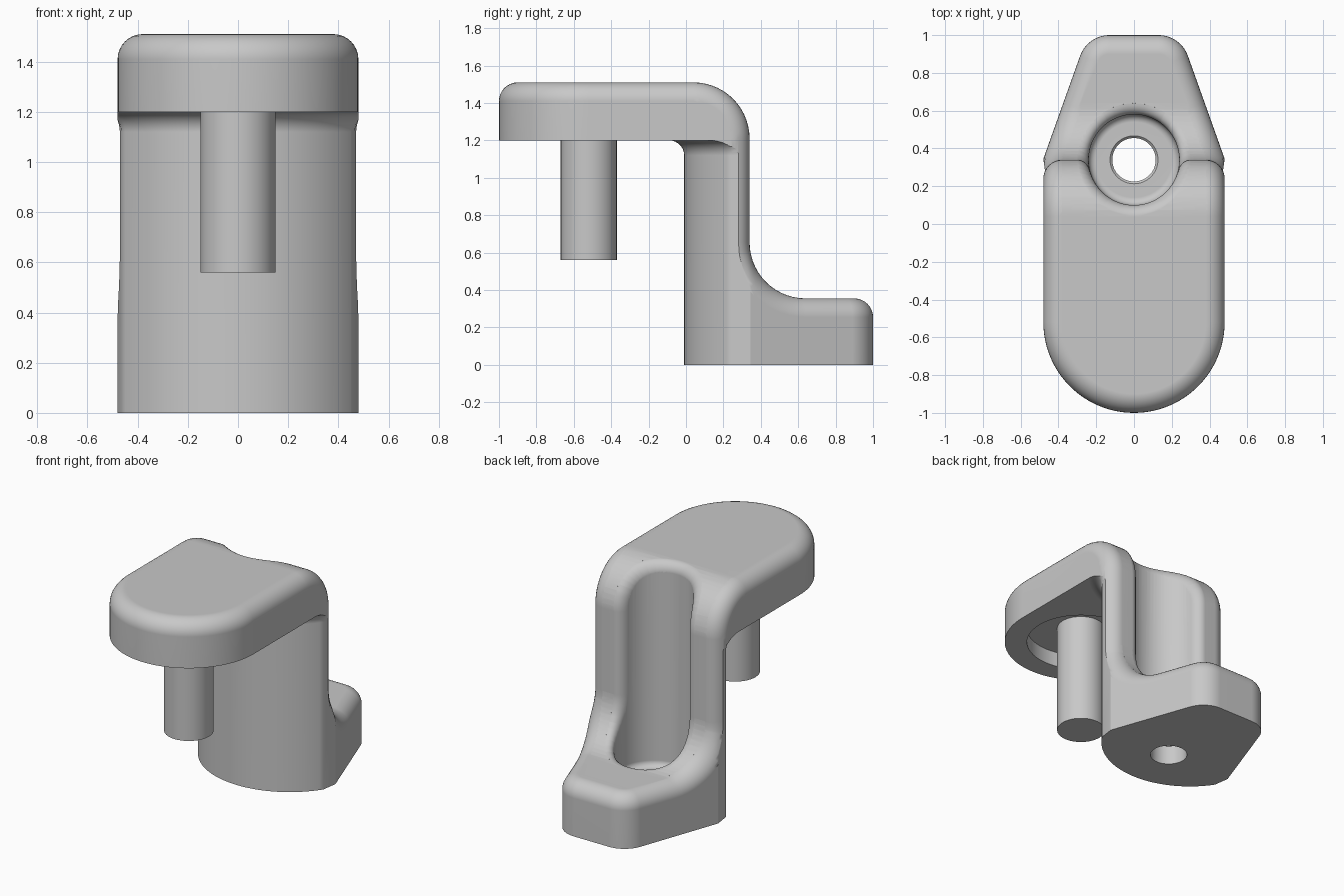
import bpy, bmesh
from math import sin, cos, pi, radians, asin, acos
from mathutils import Vector

cube = bpy.data.objects.get("Cube")
if cube:
    bpy.data.objects.remove(cube)

metal = bpy.data.materials.new("plain_grey")
metal.use_nodes = True
GREY = (0.58, 0.58, 0.58, 1)
metal.diffuse_color = GREY
metal.node_tree.nodes["Principled BSDF"].inputs["Base Color"].default_value = GREY

TOP, FOOT, BACK, R = 1.51, 0.355, 0.34, 0.3    # heights, back plane, profile bend radius
ARM_Y, FOOT_Y = BACK - R, BACK + R             # bend centres
BEND = R * pi / 2
S2 = BEND + (TOP - R) - (FOOT + R)             # path length where the foot bend starts
PIN_Y, HALF, SLOT_R = -0.52, 0.48, 0.24
STEPS = 14


def add(name, bm):
    bmesh.ops.recalc_face_normals(bm, faces=bm.faces)
    if bm.calc_volume(signed=True) < 0:
        bmesh.ops.reverse_faces(bm, faces=bm.faces)
    mesh = bpy.data.meshes.new(name)
    bm.to_mesh(mesh)
    bm.free()
    ob = bpy.data.objects.new(name, mesh)
    mesh.materials.append(metal)
    bpy.context.scene.collection.objects.link(ob)
    return ob


def loft(name, rows, ring=False):
    """Join equal loops of points; close the ends with caps or into a ring."""
    bm = bmesh.new()
    rows = [[bm.verts.new(p) for p in row] for row in rows]
    n = len(rows[0])
    pairs = list(zip(rows, rows[1:])) + ([(rows[-1], rows[0])] if ring else [])
    for a, b in pairs:
        for i in range(n):
            j = (i + 1) % n
            bm.faces.new((a[i], a[j], b[j], b[i]))
    if not ring:
        bm.faces.new(rows[0])
        bm.faces.new(rows[-1])
    return add(name, bm)


def prism(name, pts, z0, z1):
    return loft(name, [[(p[0], p[1], z) for p in pts] for z in (z0, z1)])


def arc(cx, cy, r, a0, a1, n):
    return [Vector((cx + r * cos(a), cy + r * sin(a)))
            for a in (radians(a0 + (a1 - a0) * i / n) for i in range(n + 1))]


def volume(mesh):
    bm = bmesh.new()
    bm.from_mesh(mesh)
    v = bm.calc_volume(signed=True)
    bm.free()
    return v


def cut(ob, tool, operation='DIFFERENCE'):
    """Boolean that keeps the first solver result with a sound volume."""
    before = volume(ob.data)
    for solver in ('MANIFOLD', 'EXACT', 'FLOAT'):
        mod = ob.modifiers.new("cut", 'BOOLEAN')
        mod.object, mod.operation, mod.solver = tool, operation, solver
        bpy.context.view_layer.update()
        graph = bpy.context.evaluated_depsgraph_get()
        mesh = bpy.data.meshes.new_from_object(ob.evaluated_get(graph))
        ob.modifiers.remove(mod)
        if 0.25 * before < volume(mesh) < 0.99999 * before:
            ob.data = mesh
            break
    bpy.data.objects.remove(tool)


def sheet(s):
    """Point, tangent and normal (in y, z) of the top and back skin at path length s."""
    if s < 0:
        return (ARM_Y + s, TOP), (1, 0), (0, 1)
    if s < BEND:
        a = s / R
        return (ARM_Y + R * sin(a), TOP - R + R * cos(a)), (cos(a), -sin(a)), (sin(a), cos(a))
    if s < S2:
        return (BACK, TOP - R - s + BEND), (0, -1), (1, 0)
    if s < S2 + BEND:
        a = (s - S2) / R
        return (FOOT_Y - R * cos(a), FOOT + R - R * sin(a)), (sin(a), -cos(a)), (cos(a), sin(a))
    return (FOOT_Y + s - S2 - BEND, FOOT), (1, 0), (0, 1)


def path_length(y, on_arm):
    if on_arm:
        return y - ARM_Y if y < ARM_Y else R * asin(min(1, (y - ARM_Y) / R))
    return S2 + (R * acos(min(1, (FOOT_Y - y) / R)) if y < FOOT_Y else BEND + y - FOOT_Y)


def walk(pts, i, d):
    step, d, p = (1 if d > 0 else -1), abs(d), pts[i]
    while True:
        i = (i + step) % len(pts)
        gap = (pts[i] - p).length
        if gap >= d:
            return p.lerp(pts[i], d / gap)
        d, p = d - gap, pts[i]


def edge_rounder(name, outline, f, side):
    """Cutter that rounds the edge where an upright outline wall meets the skin."""
    # Refine the outline where it crosses the skin's facets
    ys = [ARM_Y + R * sin(k * pi / 2 / STEPS) for k in range(STEPS)] + [BACK]
    ys += [FOOT_Y - R * cos(k * pi / 2 / STEPS) for k in range(1, STEPS + 1)]
    pts = []
    for p, q in zip(outline, outline[1:] + outline[:1]):
        pts.append(p)
        hits = [(y - p.y) / (q.y - p.y) for y in ys
                if min(p.y, q.y) + 1e-4 < y < max(p.y, q.y) - 1e-4]
        pts += [p.lerp(q, t) for t in sorted(hits)]
    left, right = [next(i for i, p in enumerate(pts) if abs(p.y - BACK) < 1e-3 and p.x * sg > 0)
                   for sg in (-1, 1)]
    n = len(pts)
    to_right = (right - left) % n
    loop = [((left + k) % n, True) for k in range(to_right + 1)]
    loop += [((left + k) % n, False) for k in range(to_right, n + 1)]

    rows = []
    for i, on_arm in loop:
        p = pts[i]
        e = ((pts[(i + 1) % n] - p).normalized() + (p - pts[i - 1]).normalized()).normalized()
        m = Vector((-e.y, e.x, 0)) * side
        s = path_length(p.y, on_arm)
        (y, z), tan, nor = sheet(s)
        N, S = Vector((0, *nor)), Vector((0, *tan))
        T = (m - m.dot(N) * N).normalized()
        D = (m.dot(N) * m - N).normalized()
        row = []
        for k in range(9):
            a, b = f * (1 - sin(k * pi / 16)), f * (1 - cos(k * pi / 16))
            w = walk(pts, i, D.dot(e.to_3d()) * b)
            (sy, sz), _, _ = sheet(s + T.dot(S) * a)
            row.append(Vector((w.x + T.x * a, w.y + sy - y, z + D.z * b + sz - z)))
        corner = Vector((p.x, p.y, z))
        row += [row[-1] - m * 0.05, corner + (N - m) * 0.05, row[0] + N * 0.05]
        rows.append(row)
    return loft(name, rows, ring=True)


# Body: side profile crossed with the plan outline
profile = [(-1.5, 0), (-1.5, TOP)]
profile += [sheet(BEND * k / STEPS)[0] for k in range(STEPS + 1)]
profile += [sheet(S2 + BEND * k / STEPS)[0] for k in range(STEPS + 1)]
profile += [(1.5, FOOT), (1.5, 0)]
body = loft("bracket_body", [[(x, y, z) for y, z in profile] for x in (-1, 1)])

outline = arc(0, PIN_Y, HALF, 180, 360, 48) + [Vector((HALF, 0.345))]
outline += arc(0.13, 0.835, 0.165, 20, 90, 10) + arc(-0.13, 0.835, 0.165, 90, 160, 10)
outline += [Vector((-HALF, 0.345))]
cut(body, prism("plan_cutter", outline, -0.5, 2), 'INTERSECT')
cut(body, edge_rounder("outer_edge_cutter", outline, 0.1, 1))

# Space under the arm: bowed front of the upright, flared into the arm
rows = []
levels = [(-0.5, 0)] + [(1.12 + 0.08 * sin(a), 0.08 * (1 - cos(a)))
                        for a in (k * pi / 16 for k in range(9))]
for z, o in levels:
    bow = arc(0, 0.547, 0.557 + o, 270 - 56.6, 270 + 56.6, 40)
    rim = [Vector((-0.481 - o, 0.35))] + bow + [Vector((0.481 + o, 0.35))]
    rim += [Vector(c) for c in ((1, 0.35), (1, -1.5), (-1, -1.5), (-1, 0.35))]
    rows.append([(p.x, p.y, z) for p in rim])
cut(body, loft("under_arm_cutter", rows))

# Screw slot with rounded floor and bolt hole
floor = 0.14
lathe = [(0.115, -0.2), (0.115, floor - 0.012), (0.127, floor)]
lathe += [(0.2 + 0.04 * sin(a), floor + 0.04 * (1 - cos(a)))
          for a in (k * pi / 12 for k in range(7))] + [(SLOT_R, 2)]
cut(body, loft("slot_cutter", [[(*p, z) for p in arc(0, BACK, r, 0, 360, 64)[:-1]]
                               for r, z in lathe]))
slot_edge = arc(0, BACK, SLOT_R, 0, 360, 64)[:-1]
cut(body, edge_rounder("slot_edge_cutter", slot_edge, 0.06, -1))

# Round pocket in the underside of the arm, with the pin standing in it
cut(body, prism("pocket_cutter", arc(0, PIN_Y, 0.34, 0, 360, 64)[:-1], 1.0, 1.3))
pin = prism("pin", arc(0, PIN_Y, 0.15, 0, 360, 48)[:-1], 0.56, 1.32)

for ob in (body, pin):
    bpy.ops.object.select_all(action='DESELECT')
    ob.select_set(True)
    bpy.context.view_layer.objects.active = ob
    bpy.ops.object.shade_smooth_by_angle(angle=radians(35))
    weighted = ob.modifiers.new("weighted_normals", 'WEIGHTED_NORMAL')
    weighted.keep_sharp = True
